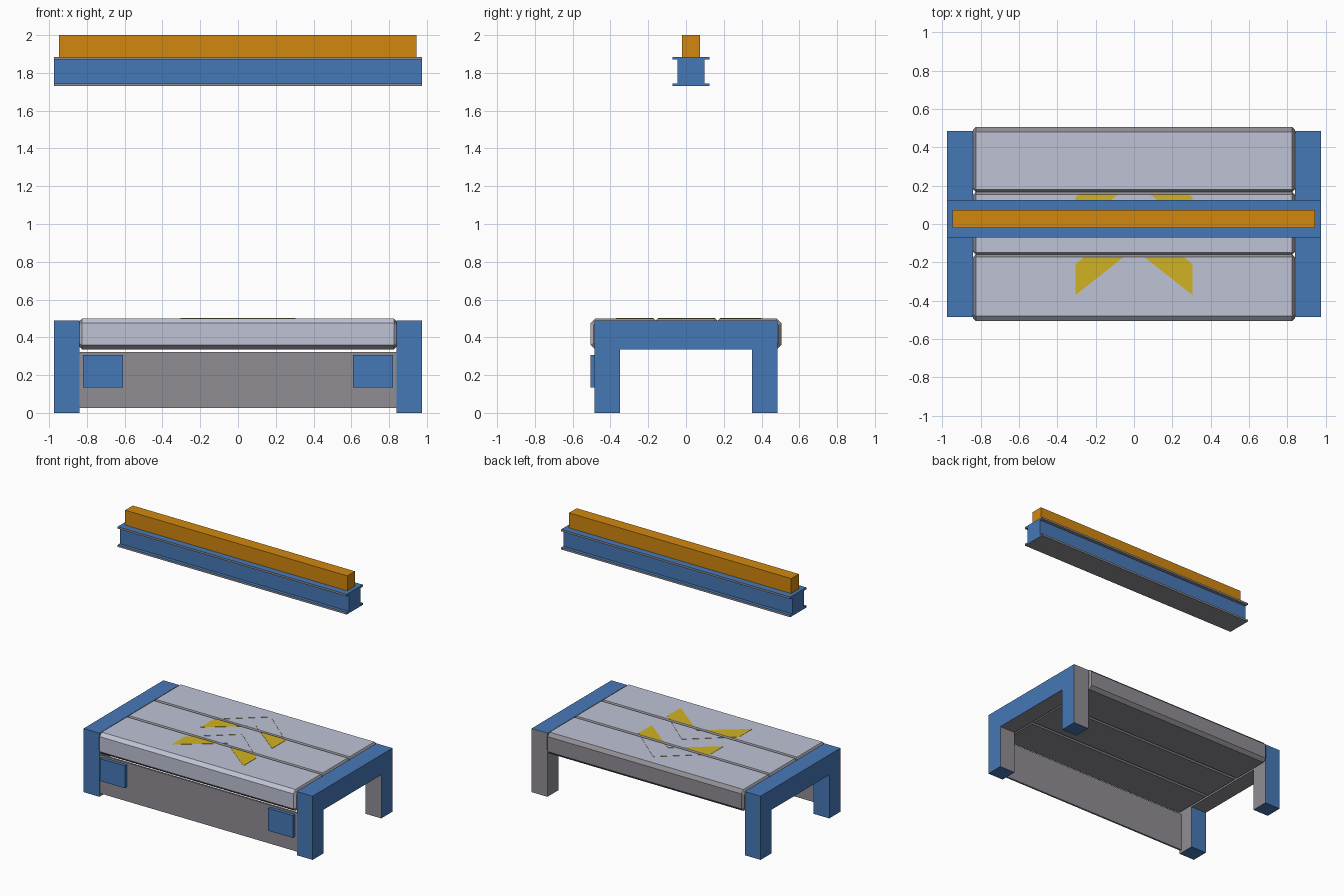
import bpy
import bmesh
from mathutils import Vector

cube = bpy.data.objects.get("Cube")
if cube:
    bpy.data.objects.remove(cube)


def material(name, rgb):
    m = bpy.data.materials.new(name)
    m.use_nodes = True
    m.diffuse_color = (*rgb, 1)
    m.node_tree.nodes["Principled BSDF"].inputs["Base Color"].default_value = (*rgb, 1)
    return m


BLUE = material("blue paint", (0.061, 0.19, 0.47))
GREY = material("grey steel", (0.28, 0.27, 0.295))
LIGHT = material("light panel", (0.52, 0.54, 0.66))
ORANGE = material("orange lamp", (0.64, 0.245, 0.005))
YELLOW = material("yellow marking", (0.64, 0.45, 0.015))


def finish(name, bm, mats, rule=None):
    """Turn a bmesh into an object; rule(normal, centre) picks the material."""
    bmesh.ops.recalc_face_normals(bm, faces=bm.faces)
    bm.normal_update()
    if rule:
        for f in bm.faces:
            f.material_index = int(rule(f.normal, f.calc_center_median()))
    me = bpy.data.meshes.new(name)
    bm.to_mesh(me)
    bm.free()
    for m in mats:
        me.materials.append(m)
    ob = bpy.data.objects.new(name, me)
    bpy.context.collection.objects.link(ob)
    return ob


def loft(sections):
    """Bridge equal point rings and cap both ends."""
    bm = bmesh.new()
    rings = [[bm.verts.new(p) for p in s] for s in sections]
    n = len(rings[0])
    for a, b in zip(rings, rings[1:]):
        for i in range(n):
            j = (i + 1) % n
            bm.faces.new((a[i], a[j], b[j], b[i]))
    bm.faces.new(rings[0])
    bm.faces.new(rings[-1])
    return bm


def along_x(profile, x0, x1):
    return loft([[(x, y, z) for y, z in profile] for x in (x0, x1)])


def box(name, x0, x1, y0, y1, z0, z1, mat):
    return finish(name, along_x([(y0, z0), (y1, z0), (y1, z1), (y0, z1)], x0, x1), [mat])


# Side frames: an upside-down U at each end
U = [(-.485, 0), (-.35, 0), (-.35, .335), (.35, .335),
     (.35, 0), (.485, 0), (.485, .49), (-.485, .49)]


def left_rule(n, c):
    painted = n.x > .5 or n.z > .5 or (n.z < -.5 and c.z < .1) or (n.y < -.5 and c.y < -.4)
    return not painted


def right_rule(n, c):
    return n.x > .5 or (n.z < -.5 and c.z > .1)


finish("left_frame", along_x(U, .84, .975), [BLUE, GREY], left_rule)
finish("right_frame", along_x(U, -.975, -.84), [BLUE, GREY], right_rule)

# Deck slabs with chamfered edges
cuts = [-.505, -.16, .167, .505]


def slab_rule(n, c):
    return n.z > .9 or (n.y < -.5 and n.z > -.1 and c.y < -.4)


def slab(name, y0, y1):
    a = .025 if y0 < -.4 else .012
    b = .025 if y1 > .4 else .012
    z0, z1 = .335, .5
    prof = [(y0 + a, z0), (y1 - b, z0), (y1, z0 + b), (y1, z1 - b),
            (y1 - b, z1), (y0 + a, z1), (y0, z1 - a), (y0, z0 + a)]
    mid = Vector(((y0 + y1) / 2, (z0 + z1) / 2))
    ky, kz = 1 - .03 / (y1 - y0), 1 - .03 / (z1 - z0)
    small = [(mid.x + (y - mid.x) * ky, mid.y + (z - mid.y) * kz) for y, z in prof]
    rings = [(-.84, small), (-.825, prof), (.825, prof), (.84, small)]
    bm = loft([[(x, y, z) for y, z in p] for x, p in rings])
    finish(name, bm, [GREY, LIGHT], slab_rule)


for part, y0, y1 in zip(("front", "middle", "back"), cuts, cuts[1:]):
    slab(part + "_slab", y0, y1)


# Painted chevrons, trimmed to each slab's flat top
def chevron(name, tip, y0, y1):
    pts = [(0, tip), (.305, tip - .26), (.305, tip - .42),
           (0, tip - .18), (-.305, tip - .42), (-.305, tip - .26)]
    bm = loft([[(x, y, z) for x, y in pts] for z in (.4995, .502)])
    for y, side in ((y0, -1), (y1, 1)):
        bmesh.ops.bisect_plane(bm, geom=bm.verts[:] + bm.edges[:] + bm.faces[:],
                               plane_co=(0, y, 0), plane_no=(0, side, 0), clear_outer=True)
    if bm.faces:
        finish(name, bm, [YELLOW])
    else:
        bm.free()


for label, tip in (("front", .05), ("back", .4)):
    for part, y0, y1 in zip(("front", "middle", "back"), cuts, cuts[1:]):
        chevron(f"{label}_chevron_{part}", tip, y0 + .012, y1 - .012)

# Front skirt panel and its two blue plates
box("front_panel", -.84, .84, -.48, -.465, .025, .322, GREY)
for side, s in (("left", 1), ("right", -1)):
    x0, x1 = sorted((s * .61, s * .82))
    box(side + "_front_plate", x0, x1, -.505, -.48, .135, .307, BLUE)

# Overhead beam: I-shaped profile with grey flange edges and undersides
cy = .027
half = [(.098, 1.73), (.098, 1.745), (.072, 1.745), (.072, 1.87), (.098, 1.87), (.098, 1.885)]
beam = [(cy + y, z) for y, z in half] + [(cy - y, z) for y, z in reversed(half)]


def beam_rule(n, c):
    return n.z < -.5 or (abs(n.y) > .5 and abs(c.y - cy) > .085)


finish("overhead_beam", along_x(beam, -.975, .975), [BLUE, GREY], beam_rule)

# Orange bar on top of the beam
box("orange_bar", -.947, .945, -.02, .073, 1.885, 2.0, ORANGE)
